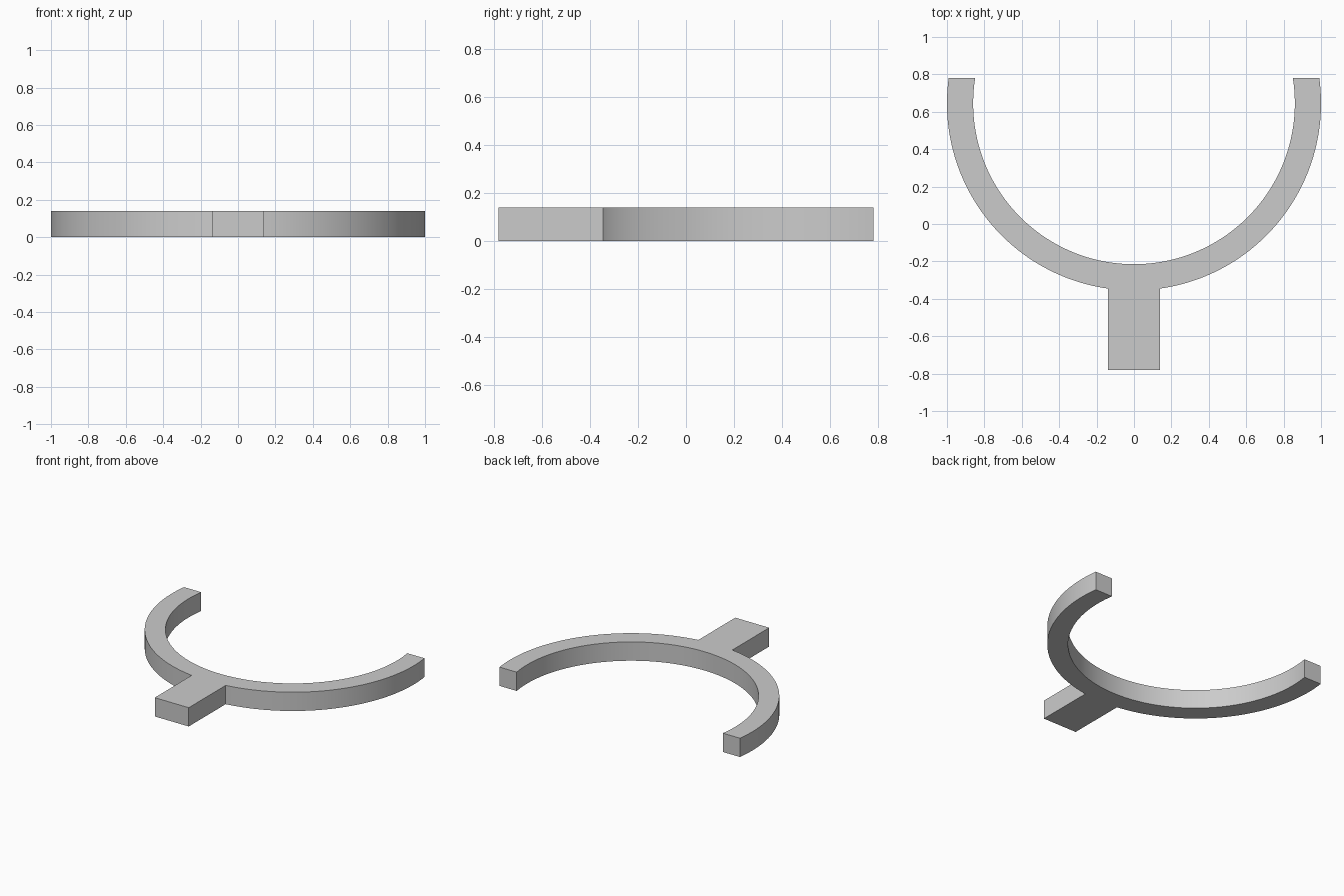
import bpy
import bmesh
from math import asin, cos, sin, pi

if "Cube" in bpy.data.objects:
    bpy.data.objects.remove(bpy.data.objects["Cube"], do_unlink=True)

CENTER_Y = 0.645          # centre of the ring
OUTER, INNER = 1.0, 0.86
BACK, FRONT = 0.78, -0.78
STEM = 0.14               # half width of the stem
HEIGHT = 0.14
STEPS = 48


def arc(radius, start, end, steps):
    """Points along a circle around the ring centre."""
    angles = [start + (end - start) * i / steps for i in range(steps + 1)]
    return [(radius * cos(a), CENTER_Y + radius * sin(a)) for a in angles]


# Plain grey
grey = bpy.data.materials.new("plain grey")
grey.use_nodes = True
colour = (0.6, 0.6, 0.6, 1)
grey.diffuse_color = colour
grey.node_tree.nodes["Principled BSDF"].inputs["Base Color"].default_value = colour

# Outline: right outer arc, stem, left outer arc, inner arc back
outer_tip = asin((BACK - CENTER_Y) / OUTER)
inner_tip = asin((BACK - CENTER_Y) / INNER)
stem_angle = asin(STEM / OUTER)
left_side = arc(OUTER, outer_tip, -pi / 2 + stem_angle, STEPS)
right_side = [(-x, y) for x, y in reversed(left_side)]
stem_end = [(STEM, FRONT), (-STEM, FRONT)]
inside = arc(INNER, -pi - inner_tip, inner_tip, STEPS * 2)
outline = left_side + stem_end + right_side + inside

# Open ring and stem as one solid slab
bm = bmesh.new()
base = bm.faces.new([bm.verts.new((x, y, 0)) for x, y in outline])
slab = bmesh.ops.extrude_face_region(bm, geom=[base], use_keep_orig=True)
top_verts = [v for v in slab["geom"] if isinstance(v, bmesh.types.BMVert)]
bmesh.ops.translate(bm, verts=top_verts, vec=(0, 0, HEIGHT))
bmesh.ops.recalc_face_normals(bm, faces=bm.faces)
caps = [f for f in bm.faces if len(f.verts) > 4]
bmesh.ops.triangulate(bm, faces=caps)

mesh = bpy.data.meshes.new("open_ring_with_stem")
bm.to_mesh(mesh)
bm.free()
mesh.materials.append(grey)
ring = bpy.data.objects.new("open_ring_with_stem", mesh)
bpy.context.collection.objects.link(ring)

# Smooth the curved walls, keep the edges sharp
bpy.ops.object.select_all(action="DESELECT")
ring.select_set(True)
bpy.context.view_layer.objects.active = ring
bpy.ops.object.shade_smooth_by_angle()
